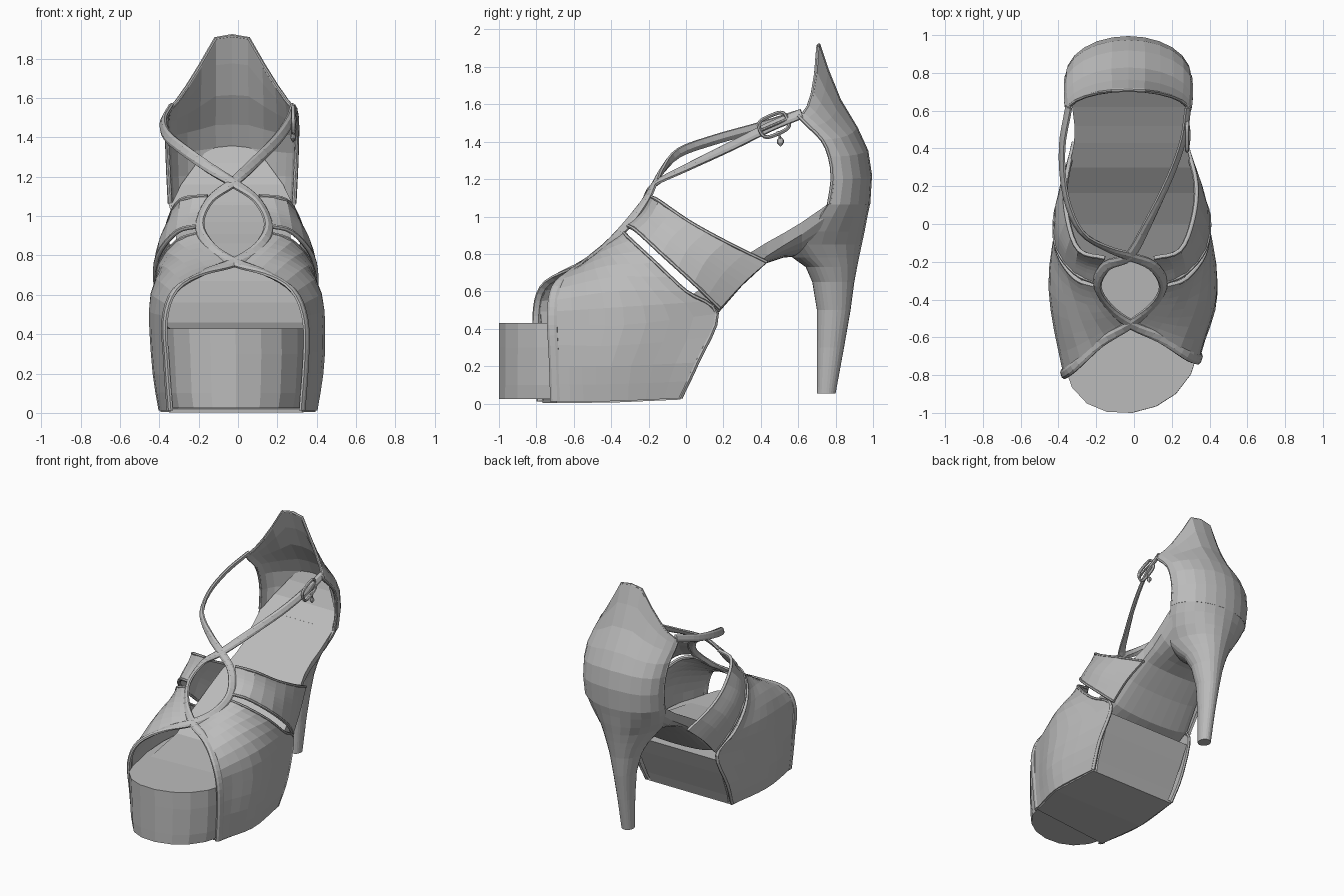
import bpy, bmesh
from math import sin, cos, pi
from mathutils import Vector

if "Cube" in bpy.data.objects:
    bpy.data.objects.remove(bpy.data.objects["Cube"])

grey = bpy.data.materials.new("plain grey")
grey.use_nodes = True
colour = (.5, .5, .5, 1)
grey.diffuse_color = colour
grey.node_tree.nodes["Principled BSDF"].inputs["Base Color"].default_value = colour


def lean(point):
    """Shift to the foot's centre line and slant the toe."""
    x, y, z = point
    toe = min(max((-.4 - y) / .3, 0), 1)
    heel = min(max(z - .3, y + .3, 0), 1)
    return Vector((x - .01 * toe - .03 * heel, y + .11 * x * toe, z))


def grid(name, rows, wrap=False, caps=False, shell=0):
    """Skin a list of equal rows of points."""
    mesh = bmesh.new()
    rings = [[mesh.verts.new(lean(p)) for p in row] for row in rows]
    count = len(rings[0])
    for low, high in zip(rings, rings[1:]):
        for i in range(count if wrap else count - 1):
            j = (i + 1) % count
            mesh.faces.new((low[i], low[j], high[j], high[i]))
    if caps:
        mesh.faces.new(rings[0])
        mesh.faces.new(rings[-1])
    bmesh.ops.recalc_face_normals(mesh, faces=mesh.faces)
    data = bpy.data.meshes.new(name)
    mesh.to_mesh(data)
    mesh.free()
    data.materials.append(grey)
    part = bpy.data.objects.new(name, data)
    bpy.context.collection.objects.link(part)
    if shell:
        solid = part.modifiers.new("thickness", "SOLIDIFY")
        solid.thickness = shell
        solid.offset = 0


def spline(points, steps):
    """Smooth path through the points."""
    pts = [Vector(p) for p in points]
    pts = [pts[0] * 2 - pts[1]] + pts + [pts[-1] * 2 - pts[-2]]
    path = []
    for a, b, c, d in zip(pts, pts[1:], pts[2:], pts[3:]):
        for i in range(steps):
            t = i / steps
            path.append(b + (c - a) * t / 2 + (a * 2 - b * 5 + c * 4 - d) * t * t / 2
                        + (b * 3 - a - c * 3 + d) * t ** 3 / 2)
    return path + [pts[-2]]


def strap(name, points, width, thick, steps=4, closed=False):
    """Ribbon that lies flat on the foot."""
    path = spline(points, steps)
    rows = []
    for i, p in enumerate(path):
        along = (path[min(i + 1, len(path) - 1)] - path[max(i - 1, 0)]).normalized()
        if closed and i in (0, len(path) - 1):
            along = (path[1] - path[-2]).normalized()
        out = Vector((4 * p.x, -.5, .5))
        out = (out - along * out.dot(along)).normalized()
        side = along.cross(out)
        rows.append([p + side * width * u / 2 + out * thick * v / 2 for u, v in
                     ((-1, -.4), (-1, .4), (-.5, 1), (.5, 1), (1, .4), (1, -.4), (0, -1))])
    grid(name, rows, wrap=True, caps=not closed)


def mirrored(points, side):
    return [(x * side, y, z) for x, y, z in points]


def patch(name, front, middle, back, side):
    """Curved panel between two edges, piped along the back."""
    edges = [spline(mirrored(line, side), 2) for line in (front, middle, back)]
    grid(name, [spline(points, 4) for points in zip(*edges)], shell=.018)
    strap(name + "_piping", mirrored(back, side), .02, .026)


# Platform: stacked outlines with a round toe and a slanted straight back
def outline(z, back, spread):
    half = [(.13, -.98), (.235, -.925), (.315, -.83), (.352, -.72), (.405, -.5),
            (.42, -.3), (.4, -.1), (.36, back)]
    right = [(x * spread, y, z) for x, y in half]
    return [(0, -1, z)] + right + mirrored(right[::-1], -1)


grid("platform", [outline(.025, -.03, .92), outline(.1, 0, .96), outline(.3, .09, .99),
                  outline(.43, .145, 1)], wrap=True, caps=True)

# Insole and shank: boxy under the band, rounded towards the heel
shank = []
for y, top, low, half, power in ((-.55, .43, .4, .34, .4), (-.2, .46, .39, .38, .4),
                                 (0, .56, .41, .385, .4), (.165, .67, .475, .36, .25),
                                 (.3, .78, .63, .325, .25), (.43, .86, .75, .295, .3),
                                 (.52, .91, .78, .29, .5), (.62, .97, .79, .3, .75),
                                 (.75, 1.06, .85, .308, .9), (.86, 1.16, .96, .26, 1),
                                 (.92, 1.27, 1.06, .18, 1), (.955, 1.37, 1.16, .1, 1)):
    arc = [i * pi / 12 for i in range(13)]
    shank.append([(half * cos(a), y, top - (top - low) * max(sin(a), 0) ** power)
                  for a in arc])
grid("insole_and_shank", shank, wrap=True, caps=True)

# Heel: stem that flares into the seat
stem = []
for z, front, mid, back, half in ((.055, .7, .75, .8, .045), (.3, .7, .77, .845, .058),
                                  (.5, .7, .785, .88, .08), (.65, .675, .77, .9, .115),
                                  (.73, .64, .74, .915, .15), (.78, .57, .7, .925, .18),
                                  (.85, .54, .65, .94, .225), (.92, .58, .67, .955, .27),
                                  (1, .68, .72, .97, .305), (1.07, .76, .765, .985, .325)):
    ring = []
    for i in range(24):
        a = i * pi / 12
        reach = back - mid if sin(a) > 0 else mid - front
        ring.append((half * cos(a), mid + reach * sin(a), z))
    stem.append(ring)
grid("heel", stem, wrap=True, caps=True)

# Heel counter: cupped wall rising to a peak at the back
counter = []
for back, top, edge, low, half in ((.71, 1.915, .6, 1.54, .32), (.755, 1.78, .62, 1.52, .325),
                                   (.82, 1.62, .66, 1.48, .33), (.91, 1.47, .73, 1.41, .33),
                                   (.965, 1.35, .77, 1.32, .327), (.985, 1.22, .785, 1.2, .322),
                                   (.975, 1.065, .765, 1.065, .315)):
    wall = []
    for i in range(13):
        a = (i - 6) * pi / 12
        rise = min(1, 1.38 * (1 - abs(sin(a))) ** 1.2)
        wall.append((half * sin(a), edge + (back - edge) * cos(a), low + (top - low) * rise))
    counter.append(wall)
grid("heel_counter", counter, shell=.02)
strap("counter_top_piping", counter[0], .02, .02, 1)
for side, column in (("right", 0), ("left", -1)):
    strap(side + "_counter_piping", [row[column] for row in counter], .022, .022, 2)

# Vamp and instep band, one of each per side
vamp_front = [(.335, -.73, .012), (.35, -.735, .2), (.355, -.735, .42), (.34, -.74, .55),
              (.26, -.685, .66), (.13, -.59, .72), (0, -.52, .75)]
vamp_middle = [(.395, -.4, .014), (.425, -.4, .2), (.438, -.33, .42), (.425, -.36, .6),
               (.34, -.43, .73), (.21, -.46, .8), (.1, -.45, .82)]
vamp_back = [(.365, -.03, .03), (.385, .06, .22), (.365, .165, .48), (.4, 0, .6),
             (.385, -.16, .75), (.29, -.29, .87), (.18, -.33, .91)]
band_front = [(.355, .18, .51), (.405, .04, .645), (.39, -.13, .8), (.29, -.26, .92),
              (.18, -.31, .95)]
band_middle = [(.335, .3, .64), (.39, .11, .77), (.37, -.07, .89), (.28, -.19, .99),
               (.16, -.23, 1.02)]
band_back = [(.295, .43, .755), (.345, .21, .865), (.33, .02, .97), (.265, -.14, 1.08),
             (.13, -.18, 1.1)]
for side, sign in (("left", 1), ("right", -1)):
    patch(side + "_vamp", vamp_front, vamp_middle, vamp_back, sign)
    patch(side + "_band", band_front, band_middle, band_back, sign)
    strap(side + "_band_front_piping", mirrored(band_front, sign), .02, .026)

# Vamp material folded under the platform
grid("wrapped_sole", [mirrored([line[0]], -1) + [line[0]]
                      for line in (vamp_front, vamp_middle, vamp_back)], shell=.018)

# Crossing straps: up from the toe, round the loop, back to the ankle
loop = [(.335, -.735, .012), (.352, -.745, .25), (.356, -.755, .47), (.3, -.725, .62),
        (.16, -.615, .71), (0, -.53, .765), (-.12, -.43, .84), (-.175, -.32, .95),
        (-.12, -.22, 1.08), (0, -.17, 1.17)]
strap("left_strap", loop + [(.1, 0, 1.26), (.22, .25, 1.38), (.29, .45, 1.48),
                            (.315, .62, 1.55)], .054, .028)
strap("right_strap", mirrored(loop, -1) + [(-.11, -.13, 1.24), (-.25, -.04, 1.34),
                                           (-.33, .15, 1.41), (-.35, .4, 1.48),
                                           (-.315, .62, 1.55)], .054, .028)

# Buckle: rounded frame, prong and hanging charm
frame = []
for i in range(17):
    a = i * pi / 8
    u = .08 * abs(cos(a)) ** .6 * (1 if cos(a) > 0 else -1)
    v = .052 * abs(sin(a)) ** .6 * (1 if sin(a) > 0 else -1)
    frame.append((.31, .47 + u * .92 - v * .4, 1.49 + u * .4 + v * .92))
strap("buckle_frame", frame, .018, .022, 2, closed=True)
strap("buckle_prong", [(.315, .4, 1.46), (.322, .47, 1.49), (.315, .54, 1.52)], .014, .014)
strap("charm_link", [(.31, .49, 1.455), (.315, .5, 1.43), (.31, .505, 1.41)], .012, .012)
charm = []
for drop, size in ((0, .004), (.015, .018), (.03, .02), (.05, .003)):
    charm.append([(.31 + .7 * size * cos(i * pi / 4), .505 + size * sin(i * pi / 4),
                   1.425 - drop) for i in range(8)])
grid("charm", charm, wrap=True, caps=True)
